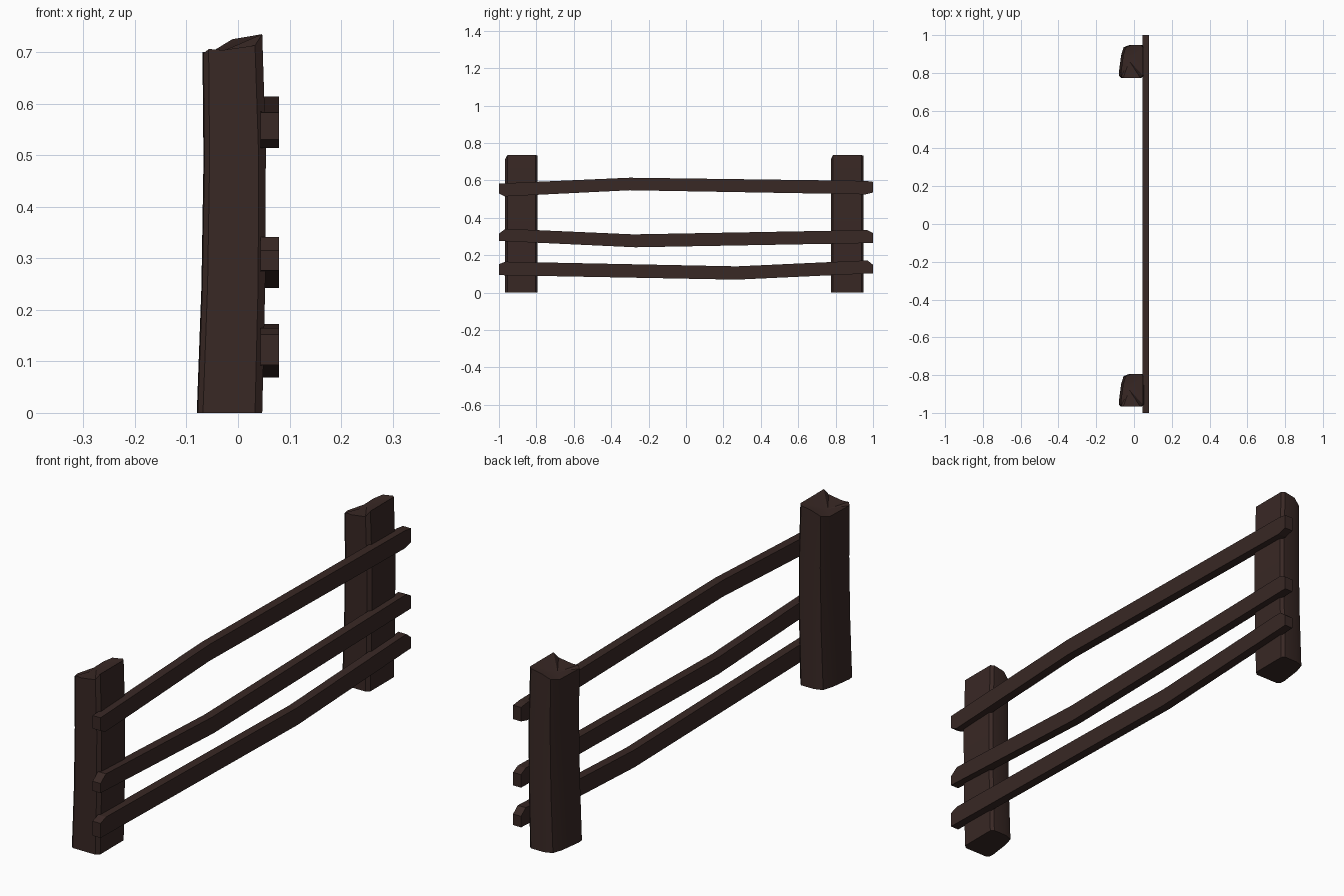
import bpy, bmesh

if "Cube" in bpy.data.objects:
    bpy.data.objects.remove(bpy.data.objects["Cube"])

wood = bpy.data.materials.new("dark_wood")
wood.diffuse_color = (0.04, 0.021, 0.018, 1)
wood.use_nodes = True
wood.node_tree.nodes["Principled BSDF"].inputs["Base Color"].default_value = wood.diffuse_color


def finish(bm, name):
    bmesh.ops.recalc_face_normals(bm, faces=bm.faces)
    mesh = bpy.data.meshes.new(name)
    bm.to_mesh(mesh)
    bm.free()
    mesh.materials.append(wood)
    ob = bpy.data.objects.new(name, mesh)
    bpy.context.collection.objects.link(ob)
    return ob


# Post cross-section: x, y from the post's front side, height of the worn top
SECTION = [(0.033, 0, 0.713), (0.047, 0.012, 0.735), (0.047, 0.163, 0.735),
           (0.036, 0.174, 0.733), (-0.022, 0.174, 0.725), (-0.055, 0.162, 0.705),
           (-0.068, 0.12, 0.693), (-0.08, 0.03, 0.70), (-0.078, 0.008, 0.697),
           (-0.068, 0, 0.706), (-0.04, 0, 0.704)]
# Slight bow of the trunk: height fraction, shift of left side, shift of right side
BOW = [(0, 0, 0), (0.35, 0.009, 0.006), (0.7, 0.013, 0.007), (1, 0.011, 0)]


def post(name, y0):
    bm = bmesh.new()
    rings = []
    for t, left, right in BOW:
        rings.append([bm.verts.new((x + (left if x < 0 else right), y0 + y, h * t))
                      for x, y, h in SECTION])
    n = len(SECTION)
    for a, b in zip(rings, rings[1:]):
        for i in range(n):
            j = (i + 1) % n
            bm.faces.new((a[i], a[j], b[j], b[i]))
    bm.faces.new(rings[0])
    # notched top meets in a shallow valley
    c = bm.verts.new((-0.025, y0 + 0.09, 0.704))
    for i in range(n):
        bm.faces.new((rings[-1][i], rings[-1][(i + 1) % n], c))
    ob = finish(bm, name)
    bpy.ops.object.select_all(action='DESELECT')
    ob.select_set(True)
    bpy.context.view_layer.objects.active = ob
    bpy.ops.object.shade_smooth_by_angle(angle=0.52)


def rail(name, outline):
    bm = bmesh.new()
    f = bm.faces.new([bm.verts.new((0.044, y, z)) for y, z in outline])
    ext = bmesh.ops.extrude_face_region(bm, geom=[f], use_keep_orig=True)
    bmesh.ops.translate(bm, vec=(0.036, 0, 0),
                        verts=[v for v in ext["geom"] if isinstance(v, bmesh.types.BMVert)])
    finish(bm, name)


# Two upright posts
post("front_post", -0.967)
post("back_post", 0.774)

# Three bent rails, side outlines as (y, z)
rail("top_rail", [(-1, 0.53), (-0.97, 0.514), (-0.3, 0.547), (0.96, 0.525), (1, 0.535),
                  (1, 0.592), (0.96, 0.597), (-0.3, 0.614), (-1, 0.583)])
rail("middle_rail", [(-1, 0.276), (-0.27, 0.242), (1, 0.265), (1, 0.318), (0.97, 0.334),
                     (-0.28, 0.311), (-0.965, 0.341), (-1, 0.315)])
rail("bottom_rail", [(-1, 0.093), (0.27, 0.069), (1, 0.103), (1, 0.148), (0.97, 0.172),
                     (0.27, 0.14), (-0.965, 0.165), (-1, 0.152)])
